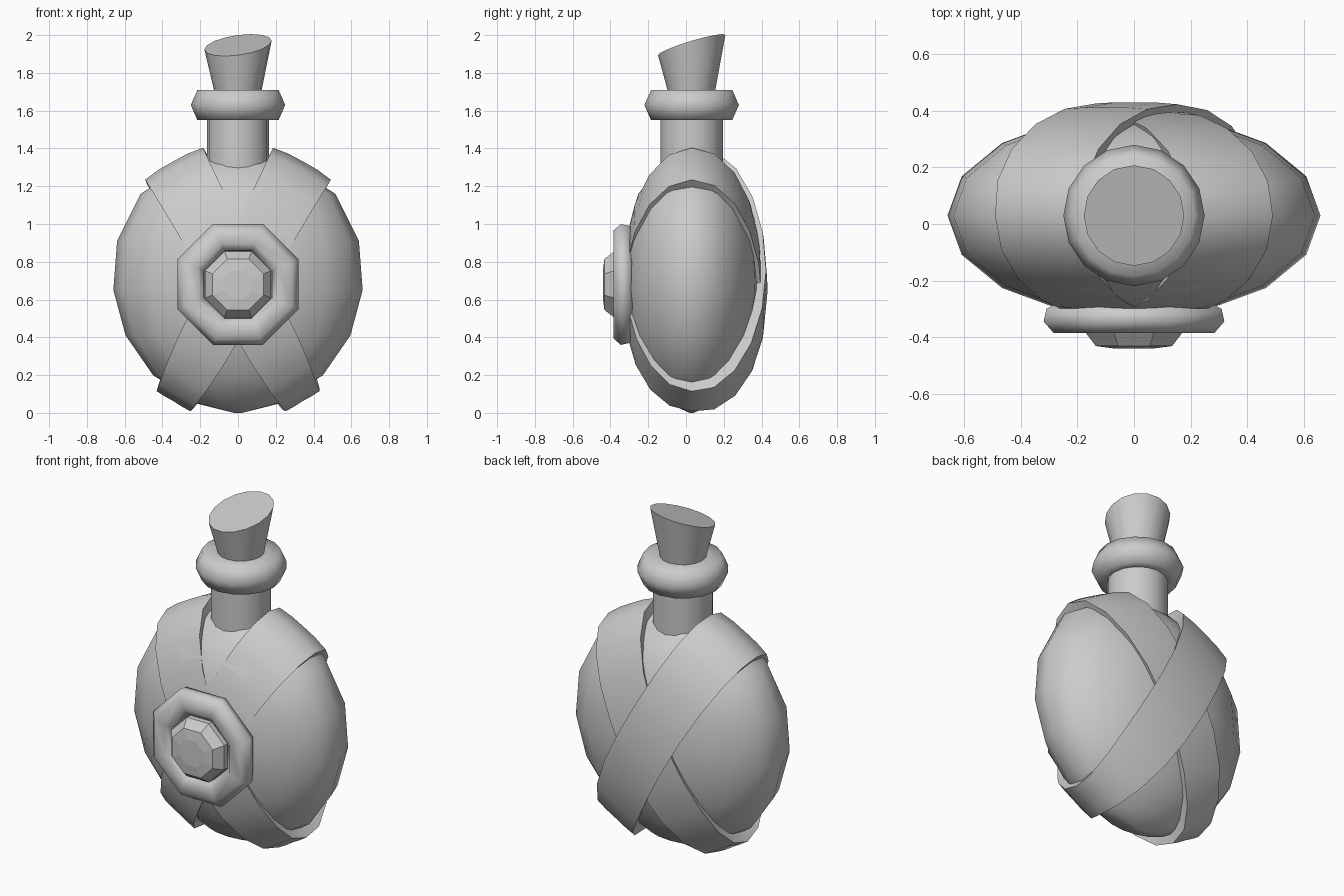
import bpy
import bmesh
from math import sin, cos, pi, sqrt, radians
from mathutils import Vector

cube = bpy.data.objects.get("Cube")
if cube:
    bpy.data.objects.remove(cube)

# One grey material for everything
grey = bpy.data.materials.new("plain_grey")
grey.use_nodes = True
colour = (0.6, 0.6, 0.6, 1)
grey.diffuse_color = colour
grey.node_tree.nodes["Principled BSDF"].inputs["Base Color"].default_value = colour

CENTRE = Vector((0, 0.03, 0.67))
RADII = Vector((0.66, 0.36, 0.68))


def finish(bm, name, smooth_angle=None):
    bmesh.ops.recalc_face_normals(bm, faces=bm.faces)
    mesh = bpy.data.meshes.new(name)
    bm.to_mesh(mesh)
    bm.free()
    mesh.materials.append(grey)
    obj = bpy.data.objects.new(name, mesh)
    bpy.context.collection.objects.link(obj)
    if smooth_angle:
        bpy.ops.object.select_all(action='DESELECT')
        obj.select_set(True)
        bpy.context.view_layer.objects.active = obj
        bpy.ops.object.shade_smooth_by_angle(angle=radians(smooth_angle))
    return obj


def loft(rings, closed=False, caps=False):
    """Join equal loops of points into a quad skin."""
    bm = bmesh.new()
    loops = [[bm.verts.new(p) for p in ring] for ring in rings]
    pairs = list(zip(loops, loops[1:]))
    if closed:
        pairs.append((loops[-1], loops[0]))
    n = len(loops[0])
    for a, b in pairs:
        for i in range(n):
            j = (i + 1) % n
            bm.faces.new((a[i], a[j], b[j], b[i]))
    if caps:
        bm.faces.new(loops[0])
        bm.faces.new(loops[-1])
    return bm


def upright_ring(r, z, n=16, flat=1.0):
    return [Vector((r * cos(2 * pi * i / n), 0.03 + flat * r * sin(2 * pi * i / n), z))
            for i in range(n)]


def octagon(apothem, y):
    r = apothem / cos(pi / 8)
    return [Vector((r * cos(pi / 8 + i * pi / 4), y, 0.68 + r * sin(pi / 8 + i * pi / 4)))
            for i in range(8)]


# Flattened round body
body_profile = [(0.02, 0.0), (0.22, 0.05), (0.45, 0.2), (0.595, 0.41), (0.66, 0.65),
                (0.64, 0.91), (0.515, 1.16), (0.28, 1.31), (0.1, 1.36)]
finish(loft([upright_ring(r, z, flat=0.55) for r, z in body_profile], caps=True), "body", 60)

# Neck, lip and slanted stopper
finish(loft([upright_ring(0.165, z) for z in (1.2, 1.57)], caps=True), "neck", 40)
lip_profile = [(0.16, 1.55), (0.215, 1.55), (0.25, 1.63), (0.215, 1.71), (0.11, 1.71)]
finish(loft([upright_ring(r, z) for r, z in lip_profile], caps=True), "lip", 70)

stopper_rings = [upright_ring(0.12, 1.68), upright_ring(0.178, 1.947)]
for p in stopper_rings[1]:
    p.z += 0.3 * (p.y - 0.03) + 0.13 * p.x
finish(loft(stopper_rings, caps=True), "stopper", 40)


# Crossed straps wrapped round the body
def strap(name, side, back_lift):
    along = Vector((0.476 * side, 0, 0.879))
    across = Vector((0.879 * side, 0, -0.476))
    section = [(-1, -1), (-1, 0.0), (-0.5, -0.006), (0, -0.012), (0.5, -0.006), (1, 0.0), (1, -1)]
    rings = []
    steps = 20
    for i in range(steps):
        a = 2 * pi * i / steps
        up, back = cos(a), sin(a)
        half = 0.15 + (0.01 if up > 0 else -0.05) * up * up * (1 if up > 0 else abs(up))
        lift = 1.025 + (0.09 if up > 0 else 0.02) * up * up + back_lift * max(0, back)
        ring = []
        for s, h in section:
            p = along * up * 0.67 + across * (s * half - 0.01) + Vector((0, back * RADII.y, 0))
            size = sqrt(sum((p[k] / RADII[k]) ** 2 for k in range(3)))
            scale = 0.9 if h == -1 else lift + h
            ring.append(CENTRE + p / size * scale)
        rings.append(ring)
    return finish(loft(rings, closed=True), name, 45)


strap("left_shoulder_strap", 1, 0.03)
strap("right_shoulder_strap", -1, 0.1)

# Octagonal medallion frame
frame_profile = [(0.27, -0.28), (0.31, -0.3), (0.32, -0.345), (0.285, -0.385),
                 (0.215, -0.385), (0.18, -0.355), (0.175, -0.29)]
finish(loft([octagon(r, y) for r, y in frame_profile], closed=True), "medallion_frame", 55)

# Faceted gem
gem_profile = [(0.175, -0.29), (0.175, -0.38), (0.135, -0.432), (0.075, -0.44)]
finish(loft([octagon(r, y) for r, y in gem_profile], caps=True), "gem")
